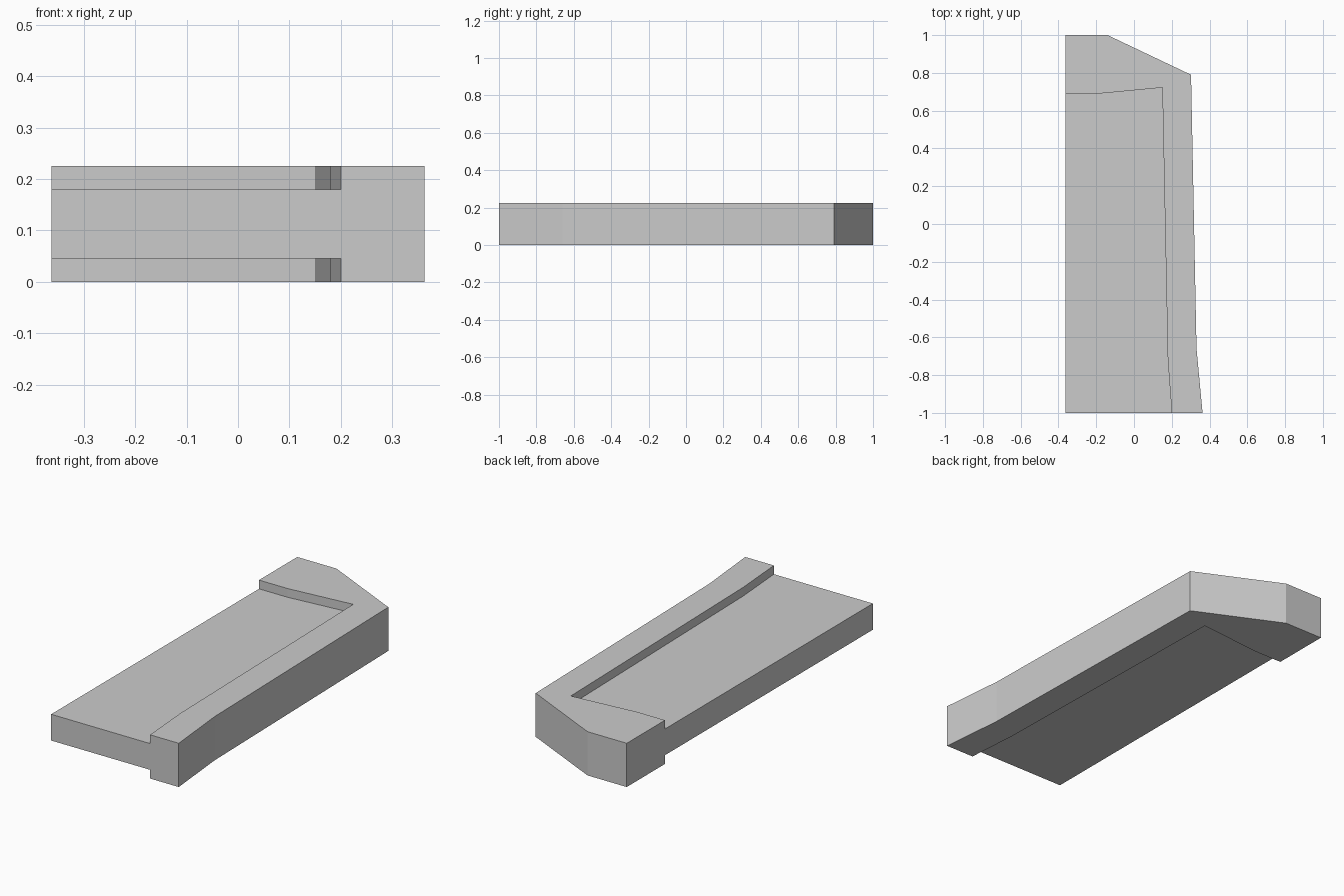
import bpy
import bmesh

cube = bpy.data.objects.get("Cube")
if cube:
    bpy.data.objects.remove(cube, do_unlink=True)

# Plain grey finish
grey = bpy.data.materials.new("plain_grey")
grey.use_nodes = True
colour = (0.6, 0.6, 0.6, 1)
grey.diffuse_color = colour
grey.node_tree.nodes["Principled BSDF"].inputs["Base Color"].default_value = colour


def prism(name, outline, bottom, top):
    """Extrude a flat outline upwards from bottom to top."""
    bm = bmesh.new()
    base = bm.faces.new([bm.verts.new((x, y, bottom)) for x, y in outline])
    extruded = bmesh.ops.extrude_face_region(bm, geom=[base], use_keep_orig=True)
    raised = [v for v in extruded["geom"] if isinstance(v, bmesh.types.BMVert)]
    bmesh.ops.translate(bm, verts=raised, vec=(0, 0, top - bottom))
    bmesh.ops.recalc_face_normals(bm, faces=bm.faces)
    mesh = bpy.data.meshes.new(name)
    bm.to_mesh(mesh)
    bm.free()
    mesh.materials.append(grey)
    obj = bpy.data.objects.new(name, mesh)
    bpy.context.collection.objects.link(obj)
    return obj


LEFT = -0.363
# Outer edge runs from the back to the front, inner edge returns to the back
outer_edge = [(LEFT, 1), (-0.14, 1), (0.302, 0.79), (0.331, -0.66), (0.363, -1)]
inner_edge = [(0.2, -1), (0.179, -0.72), (0.15, 0.722), (-0.2, 0.689), (LEFT, 0.689)]

# Thick border along the back and one side
prism("raised_border", outer_edge + inner_edge, 0, 0.225)

# Thinner panel, recessed equally above and below
prism("recessed_panel", inner_edge + [(LEFT, -1)], 0.045, 0.18)
